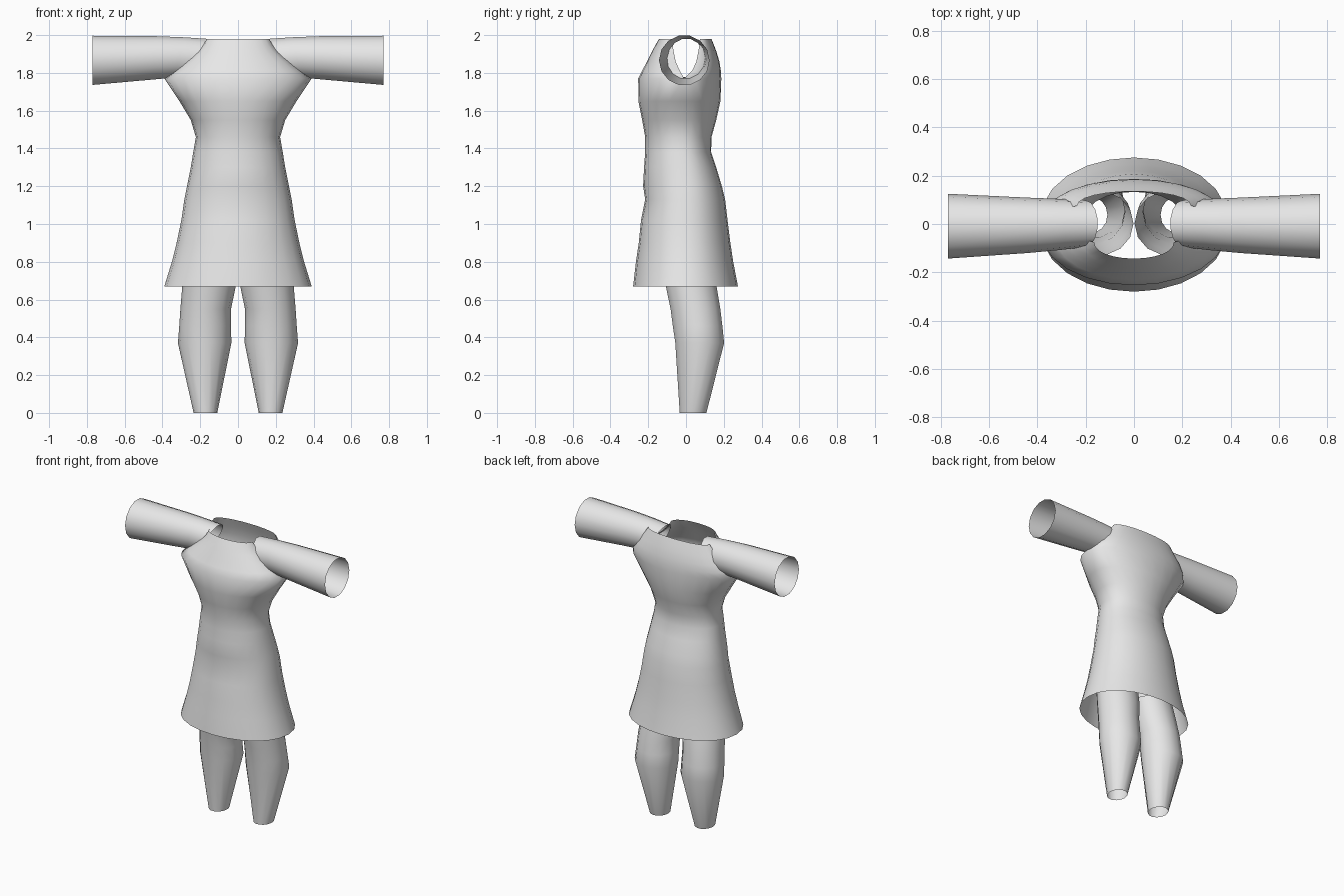
import bpy, bmesh, math

if "Cube" in bpy.data.objects:
    bpy.data.objects.remove(bpy.data.objects["Cube"])

cloth = bpy.data.materials.new("light_grey_cloth")
cloth.diffuse_color = (0.8, 0.8, 0.8, 1)
cloth.use_nodes = True
cloth.node_tree.nodes["Principled BSDF"].inputs["Base Color"].default_value = cloth.diffuse_color


def finish(name, bm):
    """Turn a bmesh into a smooth shaded object."""
    bmesh.ops.remove_doubles(bm, verts=bm.verts, dist=0.0005)
    bmesh.ops.recalc_face_normals(bm, faces=bm.faces)
    mesh = bpy.data.meshes.new(name)
    bm.to_mesh(mesh)
    bm.free()
    mesh.materials.append(cloth)
    ob = bpy.data.objects.new(name, mesh)
    bpy.context.collection.objects.link(ob)
    mesh.shade_smooth()
    return ob


def loft(bm, rows):
    """Bridge equal-length rows of points with quads."""
    grid = [[bm.verts.new(p) for p in row] for row in rows]
    for a, b in zip(grid, grid[1:]):
        for i in range(len(a) - 1):
            bm.faces.new((a[i], a[i + 1], b[i + 1], b[i]))


def half_row(z, half_width, y_edge, y_mid, n=12):
    """Half-oval row from the left seam to the right seam."""
    row = []
    for i in range(n + 1):
        t = math.pi * (i / n - 0.5)
        row.append((half_width * math.sin(t),
                    y_edge + (y_mid - y_edge) * max(math.cos(t), 0) ** 0.92, z))
    return row


# Dress: z, half width, seam y, front y, back y
body = [(0.67, 0.39, 0.0, -0.28, 0.275), (0.80, 0.35, 0.0, -0.265, 0.25),
        (0.90, 0.325, 0.0, -0.25, 0.235), (1.02, 0.30, 0.0, -0.238, 0.22),
        (1.13, 0.284, 0.0, -0.216, 0.207), (1.20, 0.27, 0.0, -0.227, 0.19),
        (1.30, 0.25, -0.01, -0.222, 0.16), (1.38, 0.237, -0.02, -0.216, 0.133),
        (1.46, 0.223, -0.02, -0.216, 0.135), (1.55, 0.25, -0.02, -0.232, 0.16),
        (1.65, 0.31, -0.02, -0.252, 0.182), (1.77, 0.39, -0.01, -0.253, 0.187)]
# Panels above the armholes: z, half width, edge y, middle y
chest = [(1.815, 0.33, -0.035, -0.23), (1.86, 0.275, -0.055, -0.207),
         (1.91, 0.215, -0.065, -0.182), (1.945, 0.185, -0.07, -0.163),
         (1.98, 0.165, -0.075, -0.143)]
upper_back = [(1.815, 0.36, 0.035, 0.184), (1.86, 0.325, 0.055, 0.177),
              (1.91, 0.285, 0.065, 0.162), (1.945, 0.26, 0.07, 0.149),
              (1.98, 0.235, 0.075, 0.135)]
bm = bmesh.new()
loft(bm, [half_row(z, w, c, f) for z, w, c, f, b in body] + [half_row(*r) for r in chest])
loft(bm, [half_row(z, w, c, b) for z, w, c, f, b in body] + [half_row(*r) for r in upper_back])
finish("dress", bm)

SIDES = 14
angles = [2 * math.pi * i / SIDES for i in range(SIDES + 1)]

# Sleeves: x at top, x at bottom, y range, z range
sleeve = [(0.15, 0.25, -0.095, 0.098, 1.775, 1.982), (0.28, 0.34, -0.108, 0.104, 1.772, 1.991),
          (0.43, 0.45, -0.12, 0.109, 1.762, 1.997), (0.77, 0.77, -0.143, 0.125, 1.733, 2.0)]
# Trouser legs: z, x range, y range
leg = [(0.0, 0.11, 0.235, -0.035, 0.11), (0.37, 0.035, 0.318, -0.06, 0.205),
       (0.46, 0.037, 0.311, -0.073, 0.196), (0.55, 0.037, 0.305, -0.085, 0.185),
       (0.67, 0.012, 0.295, -0.11, 0.165), (0.80, 0.002, 0.285, -0.13, 0.135)]
for side, s in (("left", 1), ("right", -1)):
    bm = bmesh.new()
    rows = []
    for xt, xb, y0, y1, z0, z1 in sleeve:
        rows.append([(s * ((xt + xb) / 2 + (xt - xb) / 2 * math.sin(a)),
                      (y0 + y1) / 2 + (y1 - y0) / 2 * math.cos(a),
                      (z0 + z1) / 2 + (z1 - z0) / 2 * math.sin(a)) for a in angles])
    loft(bm, rows)
    finish(side + "_sleeve", bm)

    bm = bmesh.new()
    loft(bm, [[(s * ((x0 + x1) / 2 + (x1 - x0) / 2 * math.cos(a)),
                (y0 + y1) / 2 + (y1 - y0) / 2 * math.sin(a), z) for a in angles]
              for z, x0, x1, y0, y1 in leg])
    finish(side + "_trouser_leg", bm)
